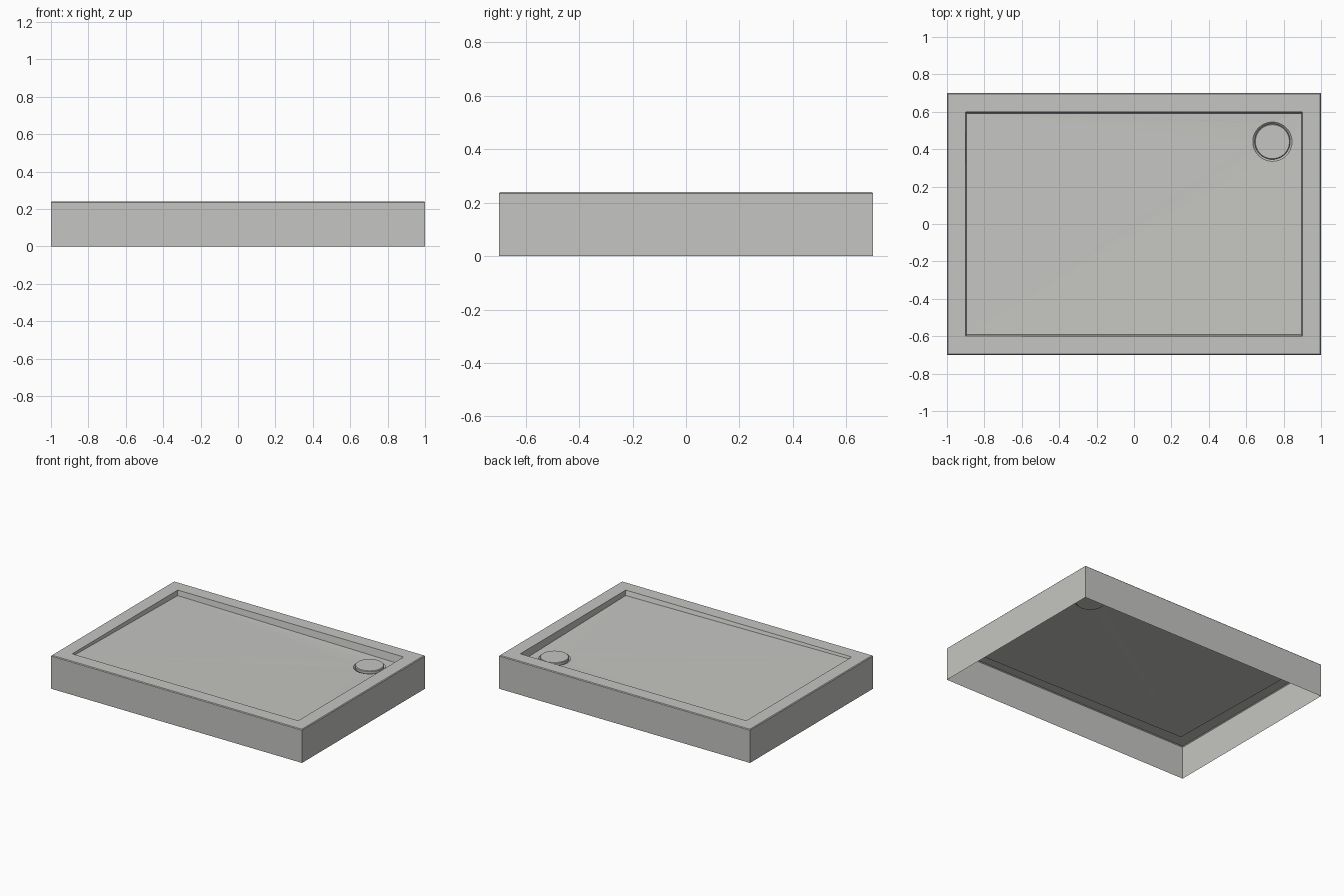
import bpy, bmesh, math

cube = bpy.data.objects.get("Cube")
if cube:
    bpy.data.objects.remove(cube, do_unlink=True)

grey = bpy.data.materials.new("warm_light_grey")
grey.use_nodes = True
colour = (0.56, 0.56, 0.54, 1)
grey.diffuse_color = colour
grey.node_tree.nodes["Principled BSDF"].inputs["Base Color"].default_value = colour

DRAIN_X, DRAIN_Y, SIDES = 0.74, 0.44, 40


def add_object(name, bm):
    bmesh.ops.recalc_face_normals(bm, faces=bm.faces)
    mesh = bpy.data.meshes.new(name)
    bm.to_mesh(mesh)
    bm.free()
    mesh.materials.append(grey)
    obj = bpy.data.objects.new(name, mesh)
    bpy.context.collection.objects.link(obj)
    return obj


def rectangle(bm, hx, hy, height):
    """Loop of four corners; height is a function of x and y."""
    return [bm.verts.new((sx * hx, sy * hy, height(sx * hx, sy * hy)))
            for sx, sy in ((1, 1), (-1, 1), (-1, -1), (1, -1))]


def circle(bm, radius, z):
    # Starts at 45 degrees so each quarter faces one tray corner
    return [bm.verts.new((DRAIN_X + radius * math.cos(math.tau * (i / SIDES + 0.125)),
                          DRAIN_Y + radius * math.sin(math.tau * (i / SIDES + 0.125)), z))
            for i in range(SIDES)]


def join(bm, a, b):
    n = len(a)
    for i in range(n):
        j = (i + 1) % n
        bm.faces.new((a[i], a[j], b[j], b[i]))


def level(z):
    return lambda x, y: z


def floor_height(x, y):
    return 0.205 - 0.011 * x - 0.017 * y


# Tray: open-bottomed skirt, softened rim, recess wall and floor falling to the drain
bm = bmesh.new()
loops = [rectangle(bm, 1, 0.7, level(0)),
         rectangle(bm, 1, 0.7, level(0.235)),
         rectangle(bm, 0.995, 0.695, level(0.24)),
         rectangle(bm, 0.9, 0.6, level(0.24)),
         rectangle(bm, 0.895, 0.592, floor_height)]
for a, b in zip(loops, loops[1:]):
    join(bm, a, b)

# Fans from the floor corners to the drain edge
corners = loops[-1]
edge = circle(bm, 0.105, floor_height(DRAIN_X, DRAIN_Y) - 0.004)
quarter = SIDES // 4
for c in range(4):
    start = c * quarter - quarter // 2
    for i in range(start, start + quarter):
        bm.faces.new((corners[c], edge[i % SIDES], edge[(i + 1) % SIDES]))
    end = edge[(start + quarter) % SIDES]
    bm.faces.new((corners[c], end, corners[(c + 1) % 4]))

# Shallow drain cup
cup = circle(bm, 0.09, 0.17)
join(bm, edge, cup)
bm.faces.new(cup)
add_object("shower_tray", bm)

# Drain cover: flat disc with a softened top edge
bm = bmesh.new()
rings = [circle(bm, r, z) for r, z in ((0.088, 0.171), (0.095, 0.182), (0.095, 0.197), (0.091, 0.201))]
for a, b in zip(rings, rings[1:]):
    join(bm, a, b)
bm.faces.new(rings[0])
bm.faces.new(rings[-1])
cover = add_object("drain_cover", bm)
bpy.context.view_layer.objects.active = cover
cover.select_set(True)
bpy.ops.object.shade_smooth_by_angle(angle=math.radians(30))
